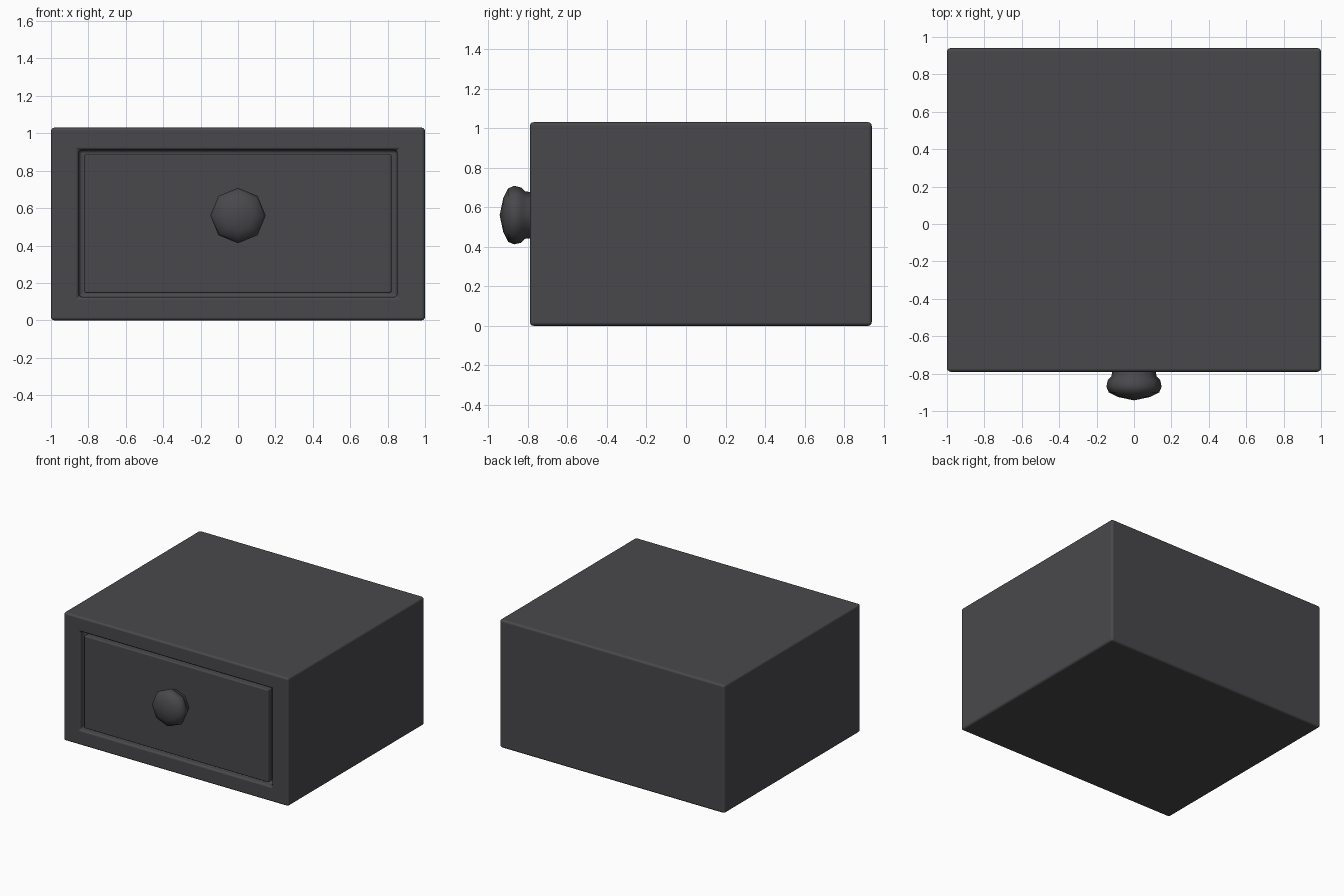
import bpy, bmesh, math

if "Cube" in bpy.data.objects:
    bpy.data.objects.remove(bpy.data.objects["Cube"])

FRONT, BACK, TOP = -0.79, 0.94, 1.03

charcoal = bpy.data.materials.new("charcoal")
charcoal.diffuse_color = (0.066, 0.064, 0.071, 1)
charcoal.use_nodes = True
charcoal.node_tree.nodes["Principled BSDF"].inputs["Base Color"].default_value = charcoal.diffuse_color


def finish(name, bm, bevel=0, angle=40):
    bmesh.ops.recalc_face_normals(bm, faces=bm.faces)
    mesh = bpy.data.meshes.new(name)
    bm.to_mesh(mesh)
    bm.free()
    mesh.materials.append(charcoal)
    ob = bpy.data.objects.new(name, mesh)
    bpy.context.collection.objects.link(ob)
    bpy.ops.object.select_all(action='DESELECT')
    ob.select_set(True)
    bpy.context.view_layer.objects.active = ob
    bpy.ops.object.shade_smooth_by_angle(angle=math.radians(angle))
    if bevel:
        mod = ob.modifiers.new("rounded edges", 'BEVEL')
        mod.width, mod.segments = bevel, 3
        mod.limit_method = 'ANGLE'
        mod.harden_normals = True
    return ob


def box(x0, x1, y0, y1, z0, z1):
    bm = bmesh.new()
    bmesh.ops.create_cube(bm, size=1)
    for v in bm.verts:
        v.co = (x1 if v.co.x > 0 else x0,
                y1 if v.co.y > 0 else y0,
                z1 if v.co.z > 0 else z0)
    return bm


# Cabinet with a recess cut into its front
bm = box(-1, 1, FRONT, BACK, 0, TOP)
face = min(bm.faces, key=lambda f: f.calc_center_median().y)
bmesh.ops.inset_region(bm, faces=[face], thickness=0.12)
for v in face.verts:
    v.co.x = math.copysign(0.85, v.co.x)
    v.co.z = 0.91 if v.co.z > 0.5 else 0.125
bmesh.ops.inset_region(bm, faces=[face], thickness=0)
for v in face.verts:
    v.co.y = FRONT + 0.05
finish("cabinet", bm, 0.018)

# Drawer front, flush with the cabinet frame
finish("drawer_front", box(-0.82, 0.82, FRONT + 0.002, FRONT + 0.055, 0.145, 0.89), 0.01)

# Eight-sided knob lathed around the y axis
profile = [(0.115, -0.77), (0.12, -0.815), (0.14, -0.835), (0.148, -0.87),
           (0.135, -0.90), (0.085, -0.925), (0.0, -0.943)]
bm = bmesh.new()
verts = [bm.verts.new((r, y, 0.56)) for r, y in profile]
edges = [bm.edges.new(pair) for pair in zip(verts, verts[1:])]
bmesh.ops.spin(bm, geom=verts + edges, cent=(0, 0, 0.56), axis=(0, 1, 0),
               angle=math.tau, steps=8)
bmesh.ops.remove_doubles(bm, verts=bm.verts, dist=0.0005)
finish("knob", bm, angle=60)
